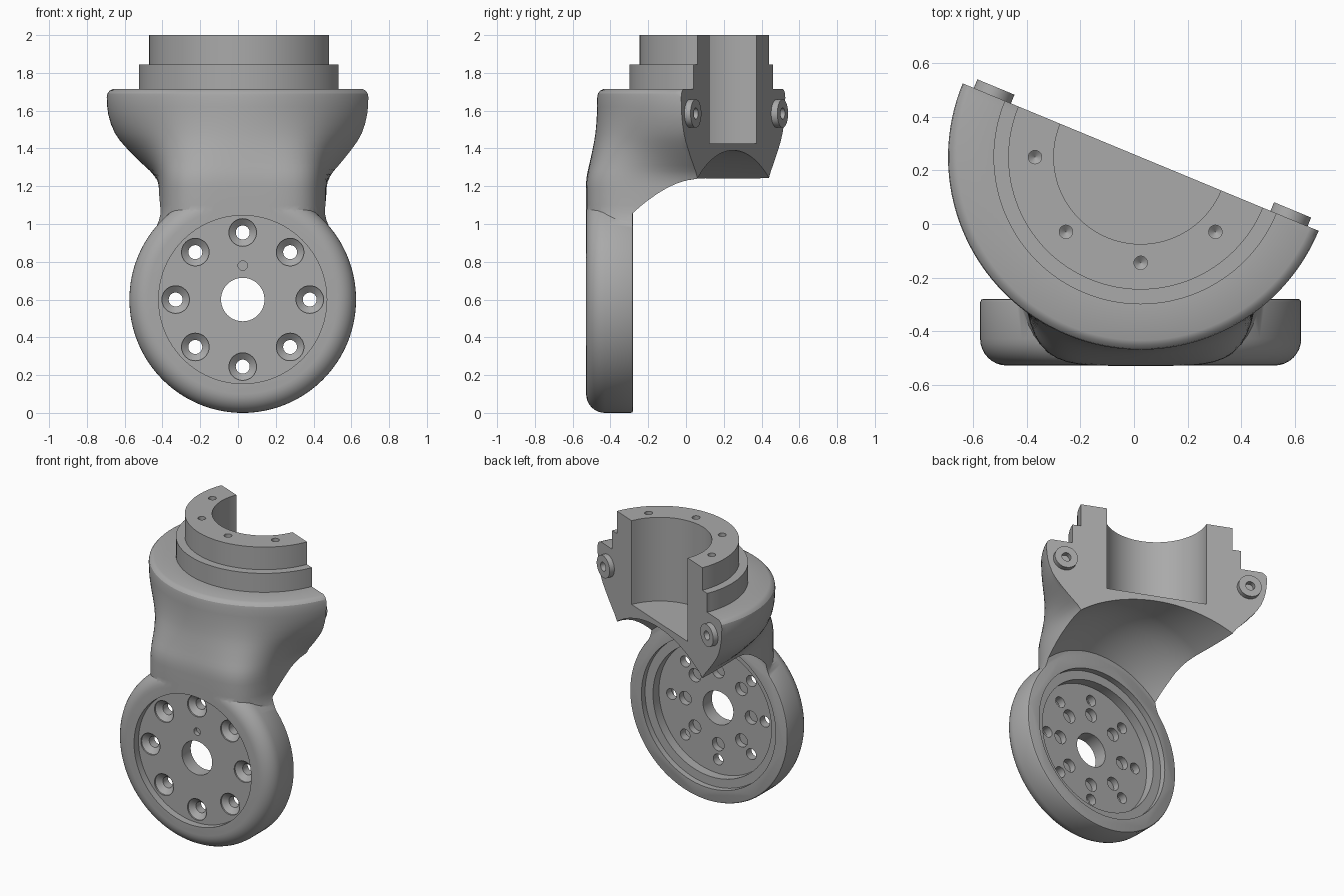
import bpy, bmesh
from math import pi, sin, cos, radians
from mathutils import Matrix, Vector

cube = bpy.data.objects.get("Cube")
if cube:
    bpy.data.objects.remove(cube, do_unlink=True)

metal = bpy.data.materials.new("grey_metal")
metal.use_nodes = True
GREY = (0.4, 0.4, 0.4, 1)
metal.diffuse_color = GREY
metal.node_tree.nodes["Principled BSDF"].inputs["Base Color"].default_value = GREY

CX, CY, DISC_Z = 0.025, 0.25, 0.6
SOCKET = Matrix.Translation((CX, CY, 0))
SPLIT = SOCKET @ Matrix.Rotation(radians(-22.5), 4, 'Z')
TO_Y = Matrix.Rotation(-pi / 2, 4, 'X')
DISC = Matrix.Translation((CX, 0, DISC_Z)) @ TO_Y


def skin(bm, rings):
    """Bridge a stack of closed rings and cap both ends."""
    loops = [[bm.verts.new(p) for p in ring] for ring in rings]
    n = len(loops[0])
    for a, b in zip(loops, loops[1:]):
        for i in range(n):
            j = (i + 1) % n
            bm.faces.new((a[i], a[j], b[j], b[i]))
    bm.faces.new(loops[0][::-1])
    bm.faces.new(loops[-1])


def lathe(bm, profile, matrix, n=96):
    """Revolve (radius, height) points around the matrix's z axis."""
    skin(bm, [[matrix @ Vector((r * cos(2 * pi * i / n), r * sin(2 * pi * i / n), h))
               for i in range(n)] for r, h in profile])


def finish(name, bm):
    bmesh.ops.recalc_face_normals(bm, faces=bm.faces)
    mesh = bpy.data.meshes.new(name)
    bm.to_mesh(mesh)
    bm.free()
    mesh.materials.append(metal)
    obj = bpy.data.objects.new(name, mesh)
    bpy.context.collection.objects.link(obj)
    return obj


def turned(name, profile, matrix, n=96):
    bm = bmesh.new()
    lathe(bm, profile, matrix, n)
    return finish(name, bm)


def combine(target, tool, operation='DIFFERENCE'):
    mod = target.modifiers.new("combine", 'BOOLEAN')
    mod.operation, mod.object, mod.solver = operation, tool, 'EXACT'
    bpy.context.view_layer.objects.active = target
    bpy.ops.object.modifier_apply(modifier=mod.name)
    bpy.data.objects.remove(tool, do_unlink=True)


def smooth(obj):
    bpy.ops.object.select_all(action='DESELECT')
    obj.select_set(True)
    bpy.context.view_layer.objects.active = obj
    bpy.ops.object.shade_smooth_by_angle(angle=radians(28))


def section(z, r, w, a, n=128):
    """Blend a circle of radius r into a rounded slab of half width a."""
    ring = []
    for i in range(n):
        c, s = cos(2 * pi * i / n), sin(2 * pi * i / n)
        slab = ((abs(c) / a) ** 5 + (abs(s) / 0.78) ** 5) ** -0.2
        d = r + (slab - r) * w
        ring.append((CX + d * c, CY + d * s, z))
    return ring


# Body: stepped round socket flowing down into a flat neck
R, A = 0.72, 0.446
rows = [(2.0, 0.495, 0, A), (1.845, 0.495, 0, A), (1.845, 0.55, 0, A),
        (1.715, 0.55, 0, A), (1.715, 0.685, 0, A), (1.707, 0.703, 0, A),
        (1.692, 0.716, 0, A), (1.67, R, 0, A)]
rows += [(z, R, w, A) for z, w in (
    (1.62, 0.01), (1.58, 0.03), (1.53, 0.08), (1.48, 0.16), (1.44, 0.26), (1.4, 0.39),
    (1.355, 0.55), (1.31, 0.72), (1.28, 0.84), (1.25, 0.93), (1.22, 0.98), (1.19, 1))]
rows += [(z, R, 1, a) for z, a in (
    (1.1, A), (1.06, 0.448), (1.02, 0.458), (0.98, 0.475), (0.95, 0.49), (0.9, A), (0.6, 0.43))]
bm = bmesh.new()
skin(bm, [section(*row) for row in rows])
body = finish("wrist_bracket", bm)

# Bore and the slanted split through the socket
combine(body, turned("bore_cutter", [(0.325, 1.425), (0.325, 2.2)], SOCKET))
bm = bmesh.new()
bmesh.ops.create_cube(bm, size=4, matrix=SPLIT @ Matrix.Translation((0, 2, 1)))
combine(body, finish("split_cutter", bm))

# Round clearance behind the disc, flaring away from it
clearance = [(0.63, -0.283), (0.66, -0.24), (0.686, -0.2), (0.715, -0.15), (0.74, -0.1),
             (0.76, -0.05), (0.776, 0), (0.787, 0.06), (0.79, 0.1), (0.79, 1.6)]
combine(body, turned("clearance_cutter", clearance, DISC, 128))

# Disc with a rounded front edge
front = [(0.5 + 0.1 * sin(t * pi / 16), -0.429 - 0.1 * cos(t * pi / 16)) for t in range(9)]
disc = front + [(0.6, -0.292), (0.596, -0.283), (0.588, -0.28)]
combine(body, turned("disc", disc, DISC, 128), 'UNION')

# Front recess and stepped back recess
FRONT, BACK = -0.48, -0.385
combine(body, turned("front_recess_cutter", [(0.445, -0.7), (0.445, FRONT)], DISC))
combine(body, turned("back_recess_cutter", [(0.45, BACK), (0.45, -0.32), (0.51, -0.32),
                                            (0.51, -0.27)], DISC))

# Holes: centre, countersunk ring, blind ring, locating pin and socket top
bm = bmesh.new()
lathe(bm, [(0.115, -0.6), (0.115, -0.3)], DISC, 64)
lathe(bm, [(0.025, -0.55), (0.025, FRONT + 0.03)], DISC @ Matrix.Translation((0, -0.18, 0)), 24)
for k in range(8):
    turn = DISC @ Matrix.Rotation(k * pi / 4, 4, 'Z')
    lathe(bm, [(0.073, FRONT - 0.01), (0.073, FRONT + 0.01), (0.037, FRONT + 0.04),
               (0.037, -0.35)], turn @ Matrix.Translation((0.355, 0, 0)), 32)
    lathe(bm, [(0.045, BACK - 0.045), (0.045, -0.35)],
          turn @ Matrix.Translation((0.25, 0, 0)), 32)
for k in range(4):
    spot = SOCKET @ Matrix.Rotation(pi + k * pi / 4, 4, 'Z') @ Matrix.Translation((0.395, 0, 0))
    lathe(bm, [(0.001, 1.88), (0.025, 1.9), (0.025, 2.05)], spot, 24)
combine(body, finish("hole_cutter", bm))
smooth(body)

# Bored locating bosses on the split face
for name, side in (("left_boss", 1), ("right_boss", -1)):
    place = SPLIT @ Matrix.Translation((0.6 * side, 0, 1.585)) @ TO_Y
    boss = turned(name, [(0.075, -0.02), (0.075, 0.035)], place, 48)
    combine(boss, turned("boss_hole_cutter", [(0.03, -0.01), (0.03, 0.05)], place, 24))
    smooth(boss)
